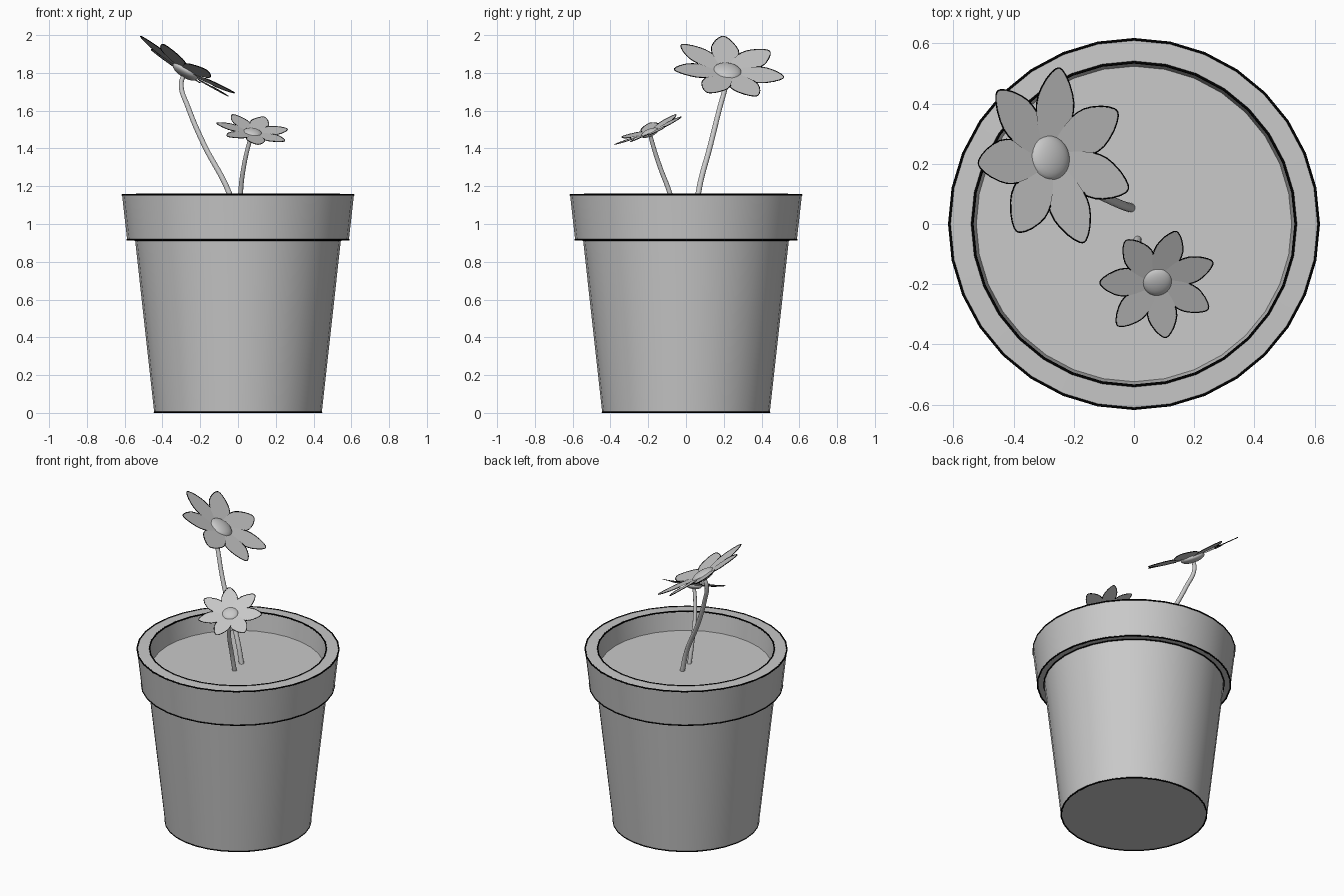
import bpy, math
from mathutils import Vector, Matrix

if "Cube" in bpy.data.objects:
    bpy.data.objects.remove(bpy.data.objects["Cube"])


def material(name, value):
    m = bpy.data.materials.new(name)
    m.diffuse_color = (value, value, value, 1)
    m.use_nodes = True
    m.node_tree.nodes["Principled BSDF"].inputs["Base Color"].default_value = m.diffuse_color
    return m


grey = material("plain_grey", 0.585)
black = material("black_edge", 0.0)


def finish(ob, mat, angle=35):
    """Assign the material and smooth with sharp edges kept."""
    ob.data.materials.clear()
    ob.data.materials.append(mat)
    bpy.ops.object.select_all(action='DESELECT')
    ob.select_set(True)
    bpy.context.view_layer.objects.active = ob
    bpy.ops.object.shade_smooth_by_angle(angle=math.radians(angle))
    return ob


def add_mesh(name, verts, faces, mat=grey, angle=35):
    me = bpy.data.meshes.new(name)
    me.from_pydata(verts, [], faces)
    me.update()
    ob = bpy.data.objects.new(name, me)
    bpy.context.collection.objects.link(ob)
    return finish(ob, mat, angle)


def lathe(name, profile, mat=grey, n=32, cap_start=False, cap_end=False, angle=35):
    verts = [(r * math.cos(2 * math.pi * i / n), r * math.sin(2 * math.pi * i / n), z)
             for r, z in profile for i in range(n)]
    faces = [(j * n + i, j * n + (i + 1) % n, (j + 1) * n + (i + 1) % n, (j + 1) * n + i)
             for j in range(len(profile) - 1) for i in range(n)]
    if cap_start:
        faces.append(tuple(reversed(range(n))))
    if cap_end:
        faces.append(tuple(range((len(profile) - 1) * n, len(profile) * n)))
    return add_mesh(name, verts, faces, mat, angle)


# Pot with overhanging rim, and soil surface inside it
EDGE = 0.0045
lathe("pot", [(0.444, 0.004), (0.545, 0.916), (0.587, 0.916), (0.614, 1.155),
              (0.537, 1.158), (0.523, 1.03)], cap_start=True)
lathe("soil", [(0.524, 1.035)], cap_end=True)

# Black lines along the sharp edges of the pot
for name, r, z in [("bottom_edge_line", 0.442, 0.0045), ("body_top_edge_line", 0.546, 0.915),
                   ("rim_bottom_edge_line", 0.586, 0.916), ("rim_outer_edge_line", 0.613, 1.154),
                   ("rim_inner_edge_line", 0.537, 1.157)]:
    ring = [(r + EDGE * math.cos(a * math.pi / 4), z + EDGE * math.sin(a * math.pi / 4))
            for a in range(9)]
    lathe(name, ring, black, angle=60)


def tube(name, points, r0, r1, mat, kind='BEZIER', sides=4):
    cu = bpy.data.curves.new(name, 'CURVE')
    cu.dimensions = '3D'
    cu.bevel_depth = 1.0
    cu.bevel_resolution = sides
    cu.resolution_u = 6
    cu.use_fill_caps = True
    sp = cu.splines.new(kind)
    if kind == 'BEZIER':
        sp.bezier_points.add(len(points) - 1)
    else:
        sp.points.add(len(points) - 1)
    for i, p in enumerate(points):
        if kind == 'BEZIER':
            pt = sp.bezier_points[i]
            pt.co = p
            pt.handle_left_type = pt.handle_right_type = 'AUTO'
        else:
            pt = sp.points[i]
            pt.co = (*p, 1)
        pt.radius = r0 + (r1 - r0) * i / (len(points) - 1)
    ob = bpy.data.objects.new(name, cu)
    bpy.context.collection.objects.link(ob)
    bpy.ops.object.select_all(action='DESELECT')
    ob.select_set(True)
    bpy.context.view_layer.objects.active = ob
    bpy.ops.object.convert(target='MESH')
    finish(bpy.context.view_layer.objects.active, mat, 60)


# Petal outline for a flower of radius 1: (distance from centre, half width)
PETAL = [(0.08, 0.07), (0.22, 0.155), (0.36, 0.21), (0.48, 0.24), (0.56, 0.247),
         (0.65, 0.239), (0.74, 0.21), (0.85, 0.155), (0.93, 0.097), (0.98, 0.045),
         (0.995, 0.012)]


def flower(name, centre, normal, first_tip, radius, line, count=7):
    n = Vector(normal).normalized()
    u = Vector(first_tip)
    u = (u - n * u.dot(n)).normalized()
    v = n.cross(u)
    frame = Matrix((u, v, n)).transposed()
    c = Vector(centre)
    verts, faces = [], []
    for k in range(count):
        turn = Matrix.Rotation(2 * math.pi * k / count, 3, 'Z')
        base = len(verts)
        for r, w in PETAL:
            for s in (-1, 0, 1):   # slight twist so neighbours overlap
                p = Vector((r, s * w, 0.1 * r + 0.05 * s * w))
                verts.append(c + frame @ (turn @ (p * radius)))
        for j in range(len(PETAL) - 1):
            for i in range(2):
                a = base + j * 3 + i
                faces.append((a, a + 3, a + 4, a + 1))
        # Black outline round the free part of the petal
        mine = verts[base:]
        outline = mine[9::3] + mine[11::3][::-1]
        tube(f"{name}_outline_{k + 1}", outline, line, line, black, 'POLY', 1)
    add_mesh(name + "_petals", verts, faces, grey, 60)
    # Flattened round centre
    bpy.ops.mesh.primitive_uv_sphere_add(segments=24, ring_count=12, radius=1)
    ob = bpy.context.active_object
    ob.name = name + "_centre"
    ob.data.transform(Matrix.Translation(c) @ frame.to_4x4()
                      @ Matrix.Diagonal((radius * 0.25, radius * 0.25, radius * 0.1, 1)))
    finish(ob, grey, 60)


# Tall flower leaning left and back
flower("tall_flower", (-0.28, 0.219, 1.807), (0.526, 0.131, 0.84),
       (0.015, 0.294, -0.057), 0.302, 0.0022)
tube("tall_stem", [(-0.008, 0.053, 1.02), (-0.048, 0.066, 1.167), (-0.18, 0.13, 1.42),
                   (-0.265, 0.18, 1.62), (-0.301, 0.212, 1.74), (-0.283, 0.219, 1.80)],
     0.0155, 0.012, grey)

# Short flower leaning forward
flower("short_flower", (0.077, -0.192, 1.483), (0.145, -0.388, 0.911),
       (0.059, 0.169, 0.066), 0.197, 0.0018)
tube("short_stem", [(0.012, -0.05, 1.02), (0.014, -0.087, 1.167), (0.03, -0.137, 1.30),
                    (0.061, -0.18, 1.435), (0.076, -0.191, 1.48)], 0.0135, 0.0105, grey)
